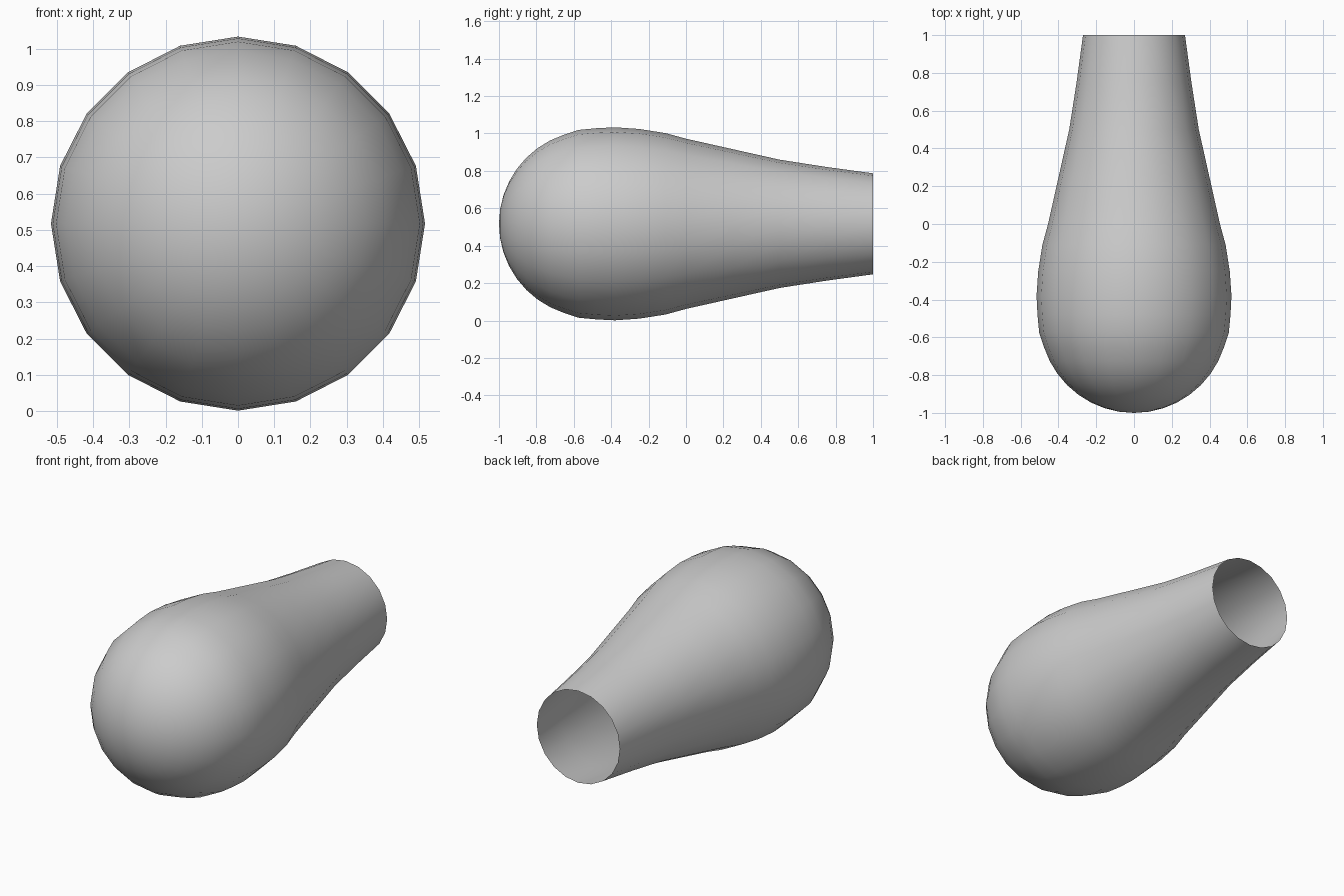
import bpy, bmesh, math

if "Cube" in bpy.data.objects:
    bpy.data.objects.remove(bpy.data.objects["Cube"])

SIDES = 20
AXIS_Z = 0.517

# Profile as (y, radius): rounded nose, swollen belly, tapering open neck
nose = [(-0.5 - 0.5 * math.cos(math.radians(a)), 0.5 * math.sin(math.radians(a)))
        for a in range(9, 73, 9)]
profile = nose + [(-0.575, 0.502), (-0.48, 0.511), (-0.38, 0.516), (-0.25, 0.507),
                  (-0.11, 0.485), (0.0, 0.455), (0.25, 0.399), (0.5, 0.343),
                  (0.75, 0.304), (1.0, 0.27)]

bm = bmesh.new()


def ring(y, r):
    return [bm.verts.new((r * math.cos(2 * math.pi * i / SIDES), y,
                          AXIS_Z + r * math.sin(2 * math.pi * i / SIDES)))
            for i in range(SIDES)]


rings = [ring(y, r) for y, r in profile]
tip = bm.verts.new((0, -1, AXIS_Z))

# Nose fan and side walls; the back end stays open
for i in range(SIDES):
    j = (i + 1) % SIDES
    bm.faces.new((tip, rings[0][i], rings[0][j]))
    for a, b in zip(rings, rings[1:]):
        bm.faces.new((a[i], b[i], b[j], a[j]))
bmesh.ops.recalc_face_normals(bm, faces=bm.faces)
if rings and bm.faces[:][0].normal.y > 0:
    bmesh.ops.reverse_faces(bm, faces=bm.faces)
for f in bm.faces:
    f.smooth = True

mesh = bpy.data.meshes.new("bulb_shell")
bm.to_mesh(mesh)
bm.free()
bpy.context.collection.objects.link(bpy.data.objects.new("bulb_shell", mesh))
